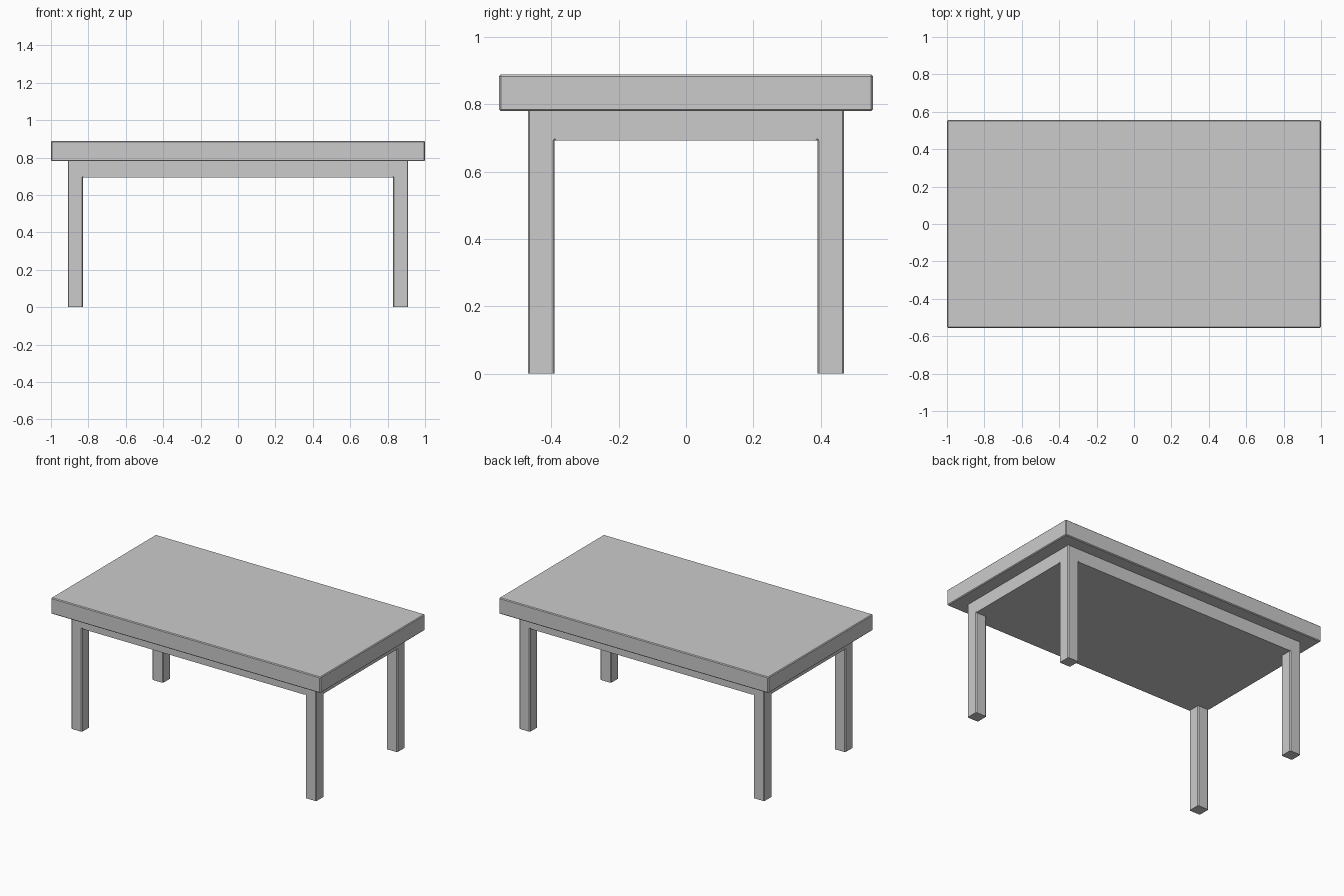
import bpy, bmesh
from mathutils import Matrix

if "Cube" in bpy.data.objects:
    bpy.data.objects.remove(bpy.data.objects["Cube"])

BEVEL = 0.005


def box(bm, half_x, half_y, z0, z1):
    size = Matrix.Diagonal((2 * half_x, 2 * half_y, z1 - z0, 1))
    bmesh.ops.create_cube(bm, size=1, matrix=Matrix.Translation((0, 0, (z0 + z1) / 2)) @ size)


def finish(bm, name):
    bmesh.ops.recalc_face_normals(bm, faces=bm.faces[:])
    mesh = bpy.data.meshes.new(name)
    bm.to_mesh(mesh)
    bm.free()
    obj = bpy.data.objects.new(name, mesh)
    bpy.context.collection.objects.link(obj)
    return obj


# Tabletop: thick slab with softened edges
bm = bmesh.new()
box(bm, 1.0, 0.555, 0.78, 0.888)
bmesh.ops.bevel(bm, geom=bm.edges[:], offset=BEVEL, segments=1, affect='EDGES')
finish(bm, "tabletop")

# Apron: solid block under the top, cut so each corner has a leg-sized square
HX, HY, LEG = 0.91, 0.47, 0.08
bm = bmesh.new()
box(bm, HX, HY, 0.692, 0.782)
for s in (-1, 1):
    for co, no in (((s * (HX - LEG), 0, 0), (1, 0, 0)), ((0, s * (HY - LEG), 0), (0, 1, 0))):
        bmesh.ops.bisect_plane(bm, geom=bm.verts[:] + bm.edges[:] + bm.faces[:],
                               plane_co=co, plane_no=no)

# Legs: pull the four corner squares down to the floor
bm.normal_update()
corners = []
for f in bm.faces:
    c = f.calc_center_median()
    if f.normal.z < -0.9 and abs(c.x) > HX - LEG and abs(c.y) > HY - LEG:
        corners.append(f)
legs = bmesh.ops.extrude_discrete_faces(bm, faces=corners)["faces"]
for v in {v for f in legs for v in f.verts}:
    v.co.z = 0

# Soften the upright edges
bm.normal_update()
uprights = [e for e in bm.edges
            if abs(e.verts[0].co.z - e.verts[1].co.z) > 0.01 and e.calc_face_angle(0) > 0.1]
bmesh.ops.bevel(bm, geom=uprights, offset=BEVEL, segments=1, affect='EDGES')
finish(bm, "apron_and_legs")
